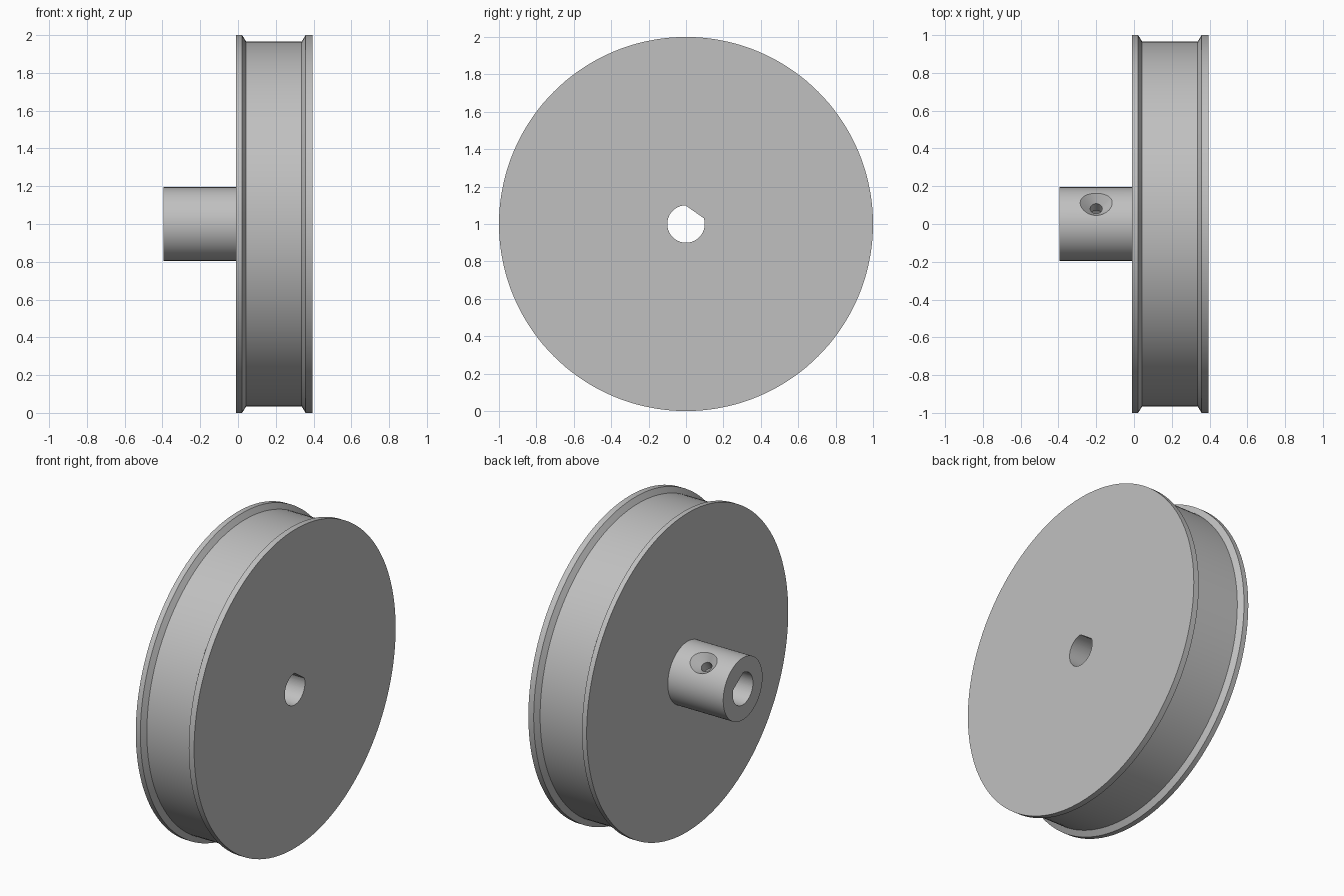
import bpy, bmesh, math
from mathutils import Matrix, Vector

if "Cube" in bpy.data.objects:
    bpy.data.objects.remove(bpy.data.objects["Cube"])

CENTRE = Vector((0, 0, 1))
SCREW_ANGLE = math.radians(55)   # from +y towards +z

grey = bpy.data.materials.new("plain grey")
grey.use_nodes = True
colour = (0.53, 0.53, 0.53, 1)
grey.diffuse_color = colour
grey.node_tree.nodes["Principled BSDF"].inputs["Base Color"].default_value = colour


def finish(name, bm, matrix):
    bmesh.ops.recalc_face_normals(bm, faces=bm.faces)
    bm.transform(matrix)
    mesh = bpy.data.meshes.new(name)
    bm.to_mesh(mesh)
    bm.free()
    mesh.materials.append(grey)
    obj = bpy.data.objects.new(name, mesh)
    bpy.context.collection.objects.link(obj)
    return obj


def lathe(name, profile, steps, matrix):
    """Turn a list of (x, radius) points around the x axis."""
    bm = bmesh.new()
    verts = [bm.verts.new((x, 0, r)) for x, r in profile]
    edges = [bm.edges.new(pair) for pair in zip(verts, verts[1:])]
    bmesh.ops.spin(bm, geom=verts + edges, cent=(0, 0, 0), axis=(1, 0, 0),
                   angle=math.tau, steps=steps, use_merge=True)
    bmesh.ops.remove_doubles(bm, verts=bm.verts, dist=1e-5)
    return finish(name, bm, matrix)


# Flanged wheel with its hub, turned as one solid
wheel = lathe("pulley_wheel", [
    (-0.395, 0), (-0.395, 0.195), (-0.01, 0.195),
    (-0.01, 1), (0.022, 1), (0.043, 0.966),
    (0.337, 0.966), (0.358, 1), (0.395, 1), (0.395, 0)],
    144, Matrix.Translation(CENTRE))

# D-shaped bore cutter, its flat facing the set screw
bm = bmesh.new()
half_flat = math.acos(0.8)
count = 64
ring = []
for i in range(count + 1):
    a = SCREW_ANGLE + half_flat + (math.tau - 2 * half_flat) * i / count
    ring.append(bm.verts.new((-0.6, 0.1 * math.cos(a), 0.1 * math.sin(a))))
face = bm.faces.new(ring)
extruded = bmesh.ops.extrude_face_region(bm, geom=[face], use_keep_orig=True)["geom"]
bmesh.ops.translate(bm, vec=(1.2, 0, 0),
                    verts=[v for v in extruded if isinstance(v, bmesh.types.BMVert)])
bore = finish("bore_cutter", bm, Matrix.Translation(CENTRE))

# Countersunk set screw hole cutter
direction = Vector((0, math.cos(SCREW_ANGLE), math.sin(SCREW_ANGLE)))
aim = Vector((1, 0, 0)).rotation_difference(direction).to_matrix().to_4x4()
screw = lathe("screw_hole_cutter", [
    (0.03, 0), (0.03, 0.032), (0.142, 0.032), (0.255, 0.145), (0.255, 0)],
    48, Matrix.Translation(CENTRE + Vector((-0.2, 0, 0))) @ aim)

# Cut both holes, then drop the cutters
bpy.ops.object.select_all(action='DESELECT')
bpy.context.view_layer.objects.active = wheel
wheel.select_set(True)
for cutter in (bore, screw):
    cutter.hide_render = True
    mod = wheel.modifiers.new(cutter.name, 'BOOLEAN')
    mod.operation = 'DIFFERENCE'
    mod.solver = 'EXACT'
    mod.object = cutter
    bpy.ops.object.modifier_apply(modifier=mod.name)
    bpy.data.objects.remove(cutter)

bpy.ops.object.shade_smooth_by_angle(angle=math.radians(25))
